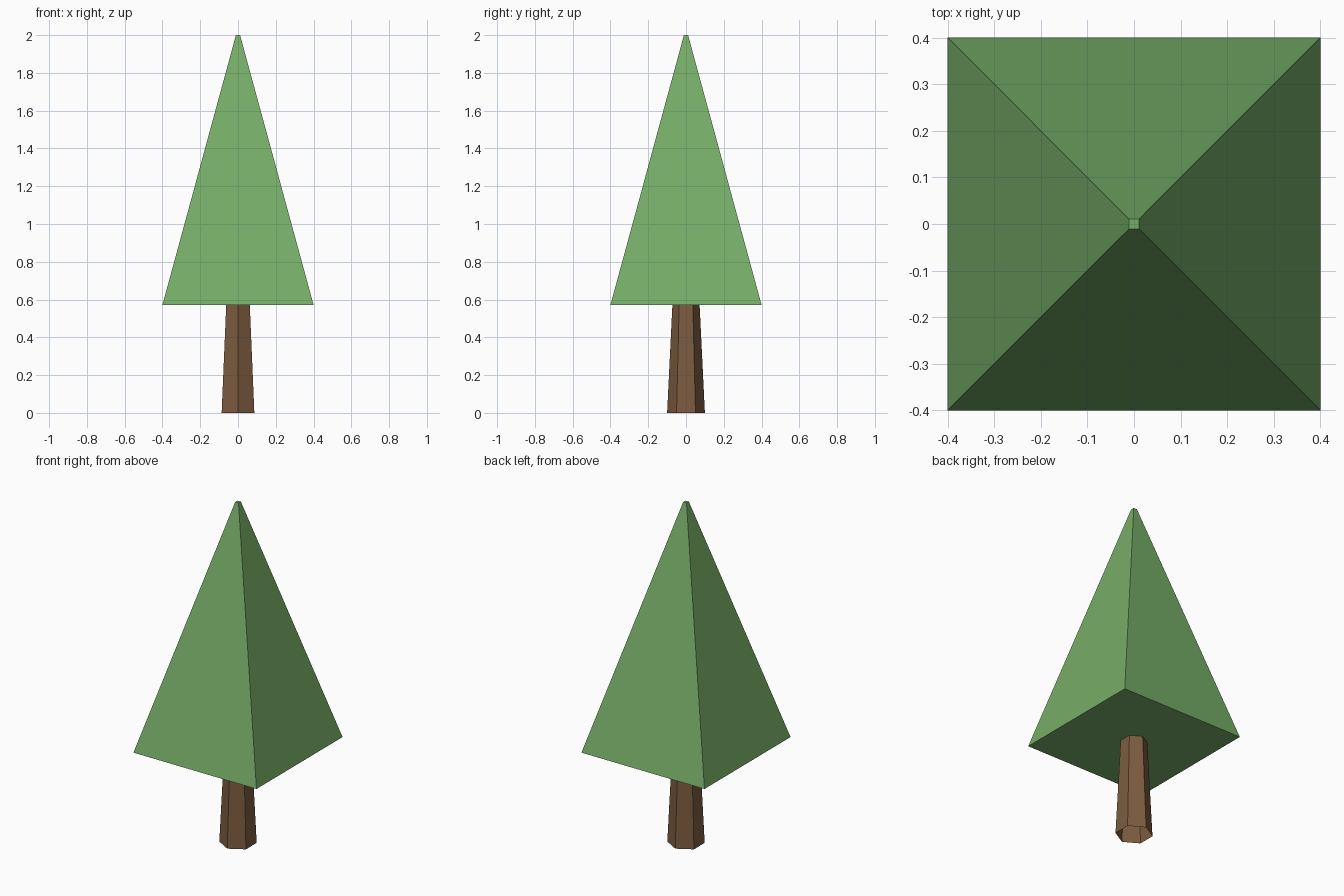
import bpy, bmesh, math

if "Cube" in bpy.data.objects:
    bpy.data.objects.remove(bpy.data.objects["Cube"])


def material(name, color):
    mat = bpy.data.materials.new(name)
    mat.diffuse_color = (*color, 1.0)
    mat.use_nodes = True
    mat.node_tree.nodes["Principled BSDF"].inputs["Base Color"].default_value = mat.diffuse_color
    return mat


def tapered_prism(name, sides, turn, r_low, r_high, z_low, z_high, capped, mat):
    """Flat-sided tapered column; first corner sits at angle `turn`."""
    bm = bmesh.new()
    rings = []
    for r, z in ((r_low, z_low), (r_high, z_high)):
        angles = [turn + 2 * math.pi * i / sides for i in range(sides)]
        rings.append([bm.verts.new((r * math.cos(a), r * math.sin(a), z)) for a in angles])
    low, high = rings
    for i in range(sides):
        j = (i + 1) % sides
        bm.faces.new((low[i], low[j], high[j], high[i]))
    if capped:
        bm.faces.new(low[::-1])
        bm.faces.new(high)
    mesh = bpy.data.meshes.new(name)
    bm.to_mesh(mesh)
    bm.free()
    mesh.materials.append(mat)
    obj = bpy.data.objects.new(name, mesh)
    bpy.context.collection.objects.link(obj)
    return obj


leaf_green = material("leaf green", (0.181, 0.418, 0.138))
bark_brown = material("bark brown", (0.202, 0.107, 0.051))

# Six-sided trunk, open at both ends, corners on the y axis
tapered_prism("trunk", 6, math.pi / 2, 0.1, 0.072, 0.0, 0.572, False, bark_brown)

# Four-sided foliage with a tiny flat tip
root2 = math.sqrt(2)
tapered_prism("foliage", 4, math.pi / 4, 0.4 * root2, 0.011 * root2, 0.572, 2.0, True, leaf_green)
